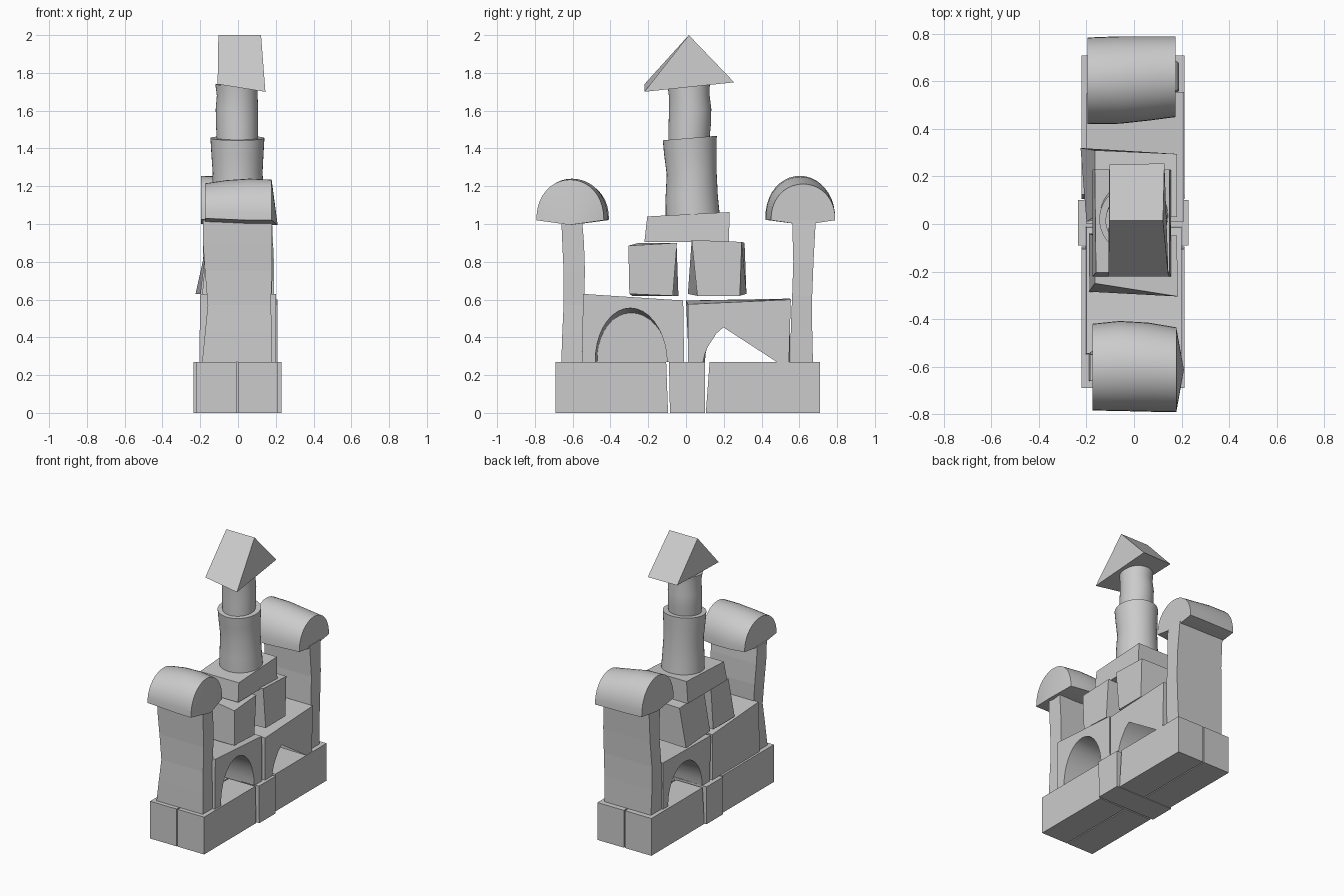
import bpy, bmesh
from math import sin, cos, pi


def loft(name, rings, smooth=False):
    """Skin a closed solid through rings that have equal point counts."""
    bm = bmesh.new()
    vs = [[bm.verts.new(p) for p in r] for r in rings]
    n = len(vs[0])
    for a, b in zip(vs, vs[1:]):
        for i in range(n):
            j = (i + 1) % n
            bm.faces.new((a[i], a[j], b[j], b[i]))
    caps = [bm.faces.new(vs[0]), bm.faces.new(vs[-1])]
    bmesh.ops.triangulate(bm, faces=[f for f in caps if n > 4 and not f.is_valid is False])
    bmesh.ops.recalc_face_normals(bm, faces=bm.faces)
    me = bpy.data.meshes.new(name)
    bm.to_mesh(me)
    bm.free()
    ob = bpy.data.objects.new(name, me)
    bpy.context.collection.objects.link(ob)
    if smooth:
        bpy.ops.object.select_all(action='DESELECT')
        ob.select_set(True)
        bpy.context.view_layer.objects.active = ob
        bpy.ops.object.shade_smooth_by_angle(angle=0.6)
    return ob


def quad(z, x0, x1, y0, y1):
    return [(x0, y0, z), (x1, y0, z), (x1, y1, z), (x0, y1, z)]


def block(name, *levels):
    return loft(name, [quad(*l) for l in levels])


def column(name, levels):
    """Wobbly round column from (z, centre x, centre y, radius, tilt)."""
    rings = []
    for z, cx, cy, r, t in levels:
        rings.append([(cx + r * cos(a), cy + r * sin(a), z + t * sin(a))
                      for a in (2 * pi * i / 40 for i in range(40))])
    return loft(name, rings, True)


def half_round(name, sections):
    """Half-round roof from (x, y0, y1, z base, z top, bulge of base centre in x)."""
    rings = []
    for x, y0, y1, zb, zt, dx in sections:
        c, r = (y0 + y1) / 2, (y1 - y0) / 2
        arc = [(x, c + r * cos(pi * i / 20), zb + (zt - zb) * sin(pi * i / 20) ** 0.9)
               for i in range(21)]
        rings.append(arc + [(x + dx, c, zb - 0.025)])
    return loft(name, rings, True)


def arch(name, sections):
    """Arched block from (x foot, x top, outer corners, opening y0, y1, peak y, peak z)."""
    rings = []
    for xf, xt, (bl, br, tr, tl), y0, y1, py, pz in sections:
        pts = [bl, tl, tr, br]
        skew = py - (y0 + y1) / 2
        for i in range(19):
            a = pi * i / 18
            pts.append(((y0 + y1) / 2 + (y1 - y0) / 2 * cos(a) + skew * sin(a),
                        0.27 + (pz - 0.27) * sin(a)))
        rings.append([(xf + (xt - xf) * (z - 0.27) / 0.34, y, z) for y, z in pts])
    return loft(name, rings, True)


# base of long blocks either side of a cross block
for side, x0, x1 in (("left", -0.22, -0.008), ("right", 0.0, 0.212)):
    block("base_front_" + side, (0, x0, x1, -0.69, -0.095), (0.27, x0, x1, -0.69, -0.105))
    block("base_back_" + side, (0, x0, x1, 0.105, 0.71), (0.27, x0, x1, 0.125, 0.71))
block("base_cross", (0, -0.235, 0.23, -0.085, 0.1), (0.27, -0.235, 0.23, -0.09, 0.1))

# arches
front = ((-0.55, 0.27), (-0.01, 0.27), (-0.015, 0.595), (-0.545, 0.63))
arch("arch_front", [(-0.205, -0.2, front, -0.47, -0.09, -0.29, 0.53),
                    (0.2, 0.2, front, -0.48, -0.1, -0.295, 0.555)])
back = ((0.015, 0.27), (0.55, 0.27), (0.55, 0.605), (0.0, 0.595))
back2 = ((0.01, 0.27), (0.545, 0.27), (0.555, 0.6), (0.01, 0.575))
arch("arch_back", [(-0.2, -0.2, back, 0.1, 0.49, 0.3, 0.52),
                   (0.21, 0.21, back2, 0.09, 0.48, 0.325, 0.505)])

# tall end pillars
block("pillar_front", (0.27, -0.19, 0.18, -0.66, -0.55), (0.42, -0.175, 0.178, -0.655, -0.548),
      (0.57, -0.16, 0.175, -0.648, -0.54), (0.75, -0.175, 0.178, -0.648, -0.535),
      (0.9, -0.185, 0.18, -0.655, -0.54), (1.02, -0.185, 0.18, -0.66, -0.55))
block("pillar_back", (0.27, -0.19, 0.18, 0.552, 0.672), (0.45, -0.195, 0.185, 0.555, 0.668),
      (0.62, -0.195, 0.19, 0.562, 0.668), (0.8, -0.185, 0.19, 0.568, 0.675),
      (1.02, -0.185, 0.18, 0.562, 0.687))

# half-round pillar roofs
half_round("roof_front", [(-0.175, -0.785, -0.42, 1.03, 1.215, 0), (-0.06, -0.787, -0.408, 1.025, 1.232, 0),
                          (0.06, -0.79, -0.415, 1.02, 1.24, 0), (0.178, -0.792, -0.435, 1.02, 1.235, 0.032)])
half_round("roof_back", [(-0.195, 0.42, 0.785, 1.025, 1.255, 0), (-0.06, 0.422, 0.79, 1.022, 1.25, 0),
                         (0.06, 0.435, 0.79, 1.022, 1.23, 0), (0.175, 0.45, 0.79, 1.02, 1.212, 0)])

# middle cubes and slab
loft("cube_front", [[(-0.19, -0.285, 0.62), (0.18, -0.3, 0.63), (0.18, -0.07, 0.62), (-0.19, -0.04, 0.62)],
                    [(-0.165, -0.25, 0.9), (0.185, -0.305, 0.885), (0.18, -0.048, 0.9), (-0.165, -0.05, 0.9)]])
loft("cube_back", [[(-0.225, 0.32, 0.63), (0.18, 0.285, 0.62), (0.18, 0.06, 0.62), (-0.2, 0.01, 0.63)],
                   [(-0.165, 0.31, 0.9), (0.18, 0.295, 0.905), (0.18, 0.03, 0.915), (-0.165, 0.03, 0.915)]])
loft("tower_slab", [quad(0.905, -0.175, 0.155, -0.22, 0.228),
                    [(-0.16, -0.205, 1.04), (0.15, -0.205, 1.04), (0.15, 0.23, 1.063), (-0.165, 0.23, 1.063)]])

# round tower
column("tower_lower", [(1.05, 0, 0.035, 0.143, 0.005), (1.15, 0, 0.03, 0.138, 0.006),
                       (1.27, -0.002, 0.03, 0.132, 0.008), (1.37, -0.003, 0.023, 0.138, 0.008),
                       (1.455, -0.003, 0.02, 0.143, 0.012)])
column("tower_upper", [(1.44, -0.003, 0.015, 0.109, 0.005), (1.53, -0.005, 0.02, 0.112, 0),
                       (1.61, -0.006, 0.022, 0.112, 0), (1.68, -0.004, 0.017, 0.108, 0),
                       (1.74, -0.008, 0.014, 0.112, 0.006)])

# gabled tower roof
loft("tower_roof", [[(-0.108, -0.22, 1.74), (-0.104, 0.25, 1.75), (-0.104, 0.015, 2.0)],
                    [(0.145, -0.22, 1.7), (0.128, 0.255, 1.75), (0.122, 0.015, 2.0)]])
